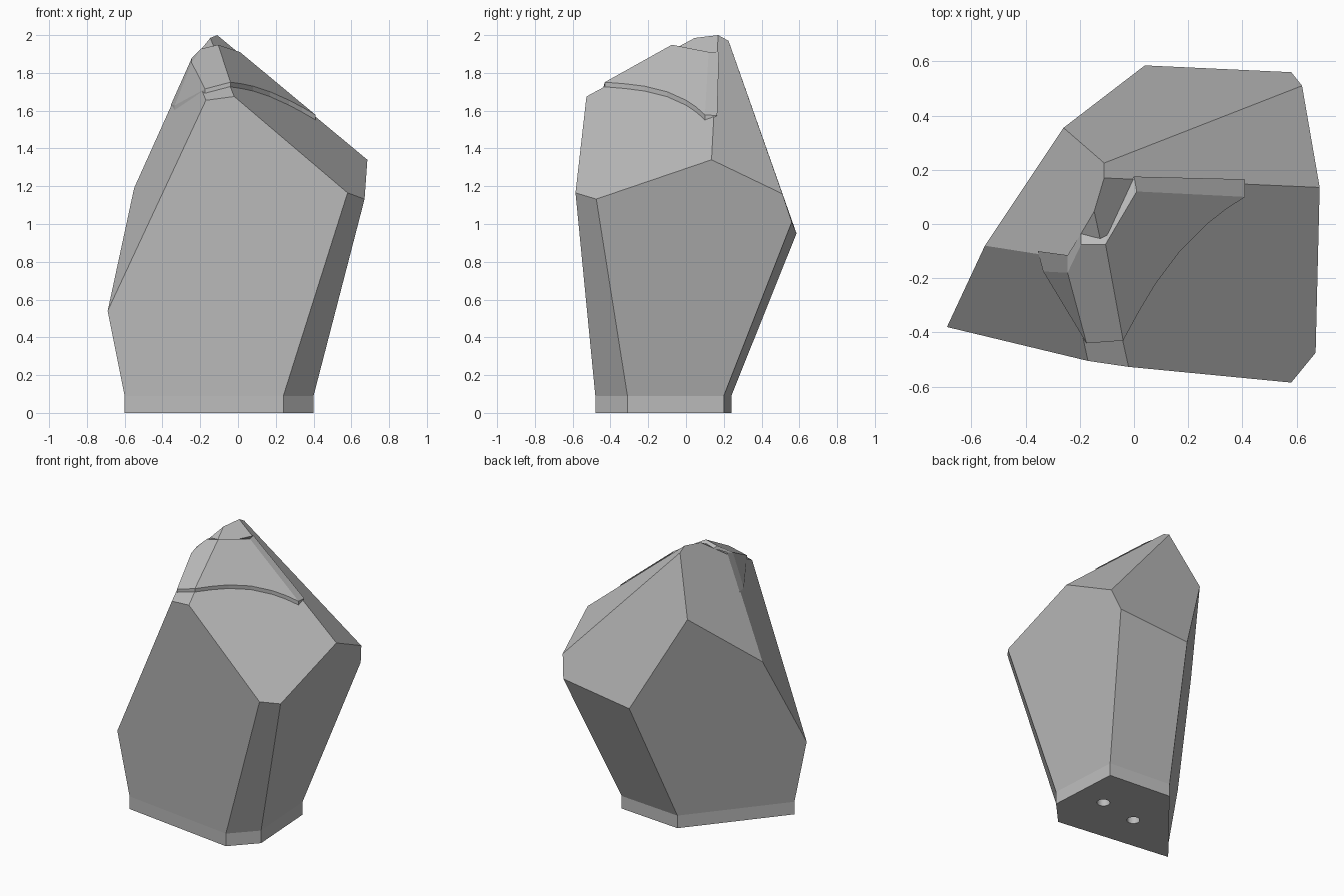
import bpy
import bmesh

cube = bpy.data.objects.get("Cube")
if cube:
    bpy.data.objects.remove(cube, do_unlink=True)

stone = bpy.data.materials.new("stone grey")
stone.use_nodes = True
stone.diffuse_color = (0.5, 0.5, 0.5, 1)
stone.node_tree.nodes["Principled BSDF"].inputs["Base Color"].default_value = (0.5, 0.5, 0.5, 1)


def add_object(name, bm):
    mesh = bpy.data.meshes.new(name)
    bm.to_mesh(mesh)
    bm.free()
    mesh.materials.append(stone)
    obj = bpy.data.objects.new(name, mesh)
    bpy.context.collection.objects.link(obj)
    return obj


# Faceted body: hull of its corners, ring by ring
PLINTH = 0.09
foot = [(-0.6, -0.37), (0.24, -0.48), (0.4, -0.31), (0.37, 0.2), (-0.1, 0.24)]
middle = [(-0.69, -0.38, 0.54), (0.58, -0.585, 1.165), (0.67, -0.475, 1.132),
          (0.685, 0.135, 1.34), (0.62, 0.51, 1.16), (0.58, 0.56, 1.01), (0.04, 0.585, 0.95)]
upper = [(-0.55, -0.08, 1.19), (-0.26, 0.355, 1.58), (-0.17, -0.505, 1.655),
         (-0.02, -0.527, 1.675), (-0.25, -0.127, 1.857), (-0.147, 0.046, 1.985),
         (-0.11, 0.17, 2.0), (-0.11, 0.225, 1.97)]

bm = bmesh.new()
for co in [(x, y, PLINTH) for x, y in foot] + middle + upper:
    bm.verts.new(co)
bmesh.ops.convex_hull(bm, input=bm.verts[:])
bmesh.ops.dissolve_limit(bm, angle_limit=0.06, verts=bm.verts[:], edges=bm.edges[:])

# Straight plinth pulled down from the underside
bottom = [f for f in bm.faces if all(abs(v.co.z - PLINTH) < 0.001 for v in f.verts)]
pulled = bmesh.ops.extrude_face_region(bm, geom=bottom)["geom"]
for v in pulled:
    if isinstance(v, bmesh.types.BMVert):
        v.co.z = 0
bmesh.ops.delete(bm, geom=[f for f in bottom if f.is_valid], context="FACES")
bmesh.ops.recalc_face_normals(bm, faces=bm.faces[:])
body = add_object("faceted_body", bm)

# Two round mounting holes in the underside
for x, y in [(0.175, -0.1), (-0.12, -0.15)]:
    bpy.ops.mesh.primitive_cylinder_add(vertices=32, radius=0.042, depth=0.4, location=(x, y, 0))
    cutter = bpy.context.object
    cutter.name = "hole_cutter"
    cutter.hide_render = True
    cutter.data.materials.append(stone)
    cut = body.modifiers.new("mounting_hole", "BOOLEAN")
    cut.operation = "DIFFERENCE"
    cut.solver = "EXACT"
    cut.object = cutter
    bpy.context.view_layer.objects.active = body
    bpy.ops.object.modifier_apply(modifier=cut.name)
    bpy.data.objects.remove(cutter, do_unlink=True)


# Planes the raised cap lies on
def left_slope(x, y):
    return 2.587 + 2.387 * x + 1.053 * y


def ridge(x, y):
    return 1.993 + 0.233 * x + 0.596 * y


def right_slope(x, y):
    return 1.85 - 0.813 * x + 0.3645 * y


# Cap outline: raised back edge, its sloped foot, and the curved front edge
back = [(0.41, 0.1, right_slope), (0.01, 0.12, right_slope), (-0.105, -0.075, ridge),
        (-0.195, -0.075, ridge), (-0.245, -0.18, ridge), (-0.335, -0.175, left_slope)]
back_foot = [(0.41, 0.165, right_slope), (0, 0.175, right_slope), (-0.1, -0.04, right_slope),
             (-0.195, -0.035, ridge), (-0.245, -0.115, left_slope), (-0.355, -0.1, left_slope)]
front = [(-0.175, -0.44, ridge), (-0.04, -0.43, right_slope), (0.02, -0.32, right_slope),
         (0.08, -0.22, right_slope), (0.17, -0.1, right_slope), (0.27, 0, right_slope),
         (0.34, 0.055, right_slope)]

bm = bmesh.new()


def ring(points, lift):
    return [bm.verts.new((x, y, plane(x, y) + lift)) for x, y, plane in points]


top_back, low_back = ring(back, 0.025), ring(back_foot, -0.003)
top_front, low_front = ring(front, 0.025), ring(front, -0.01)
low_ends = ring([back[-1], back[0]], -0.01)

# Three top facets
bm.faces.new([top_back[5], top_front[0], top_back[4]])
bm.faces.new([top_back[4], top_front[0], top_front[1], top_back[2], top_back[3]])
bm.faces.new([top_back[2]] + top_front[1:] + [top_back[0], top_back[1]])
# Sloped back edge and thin front edge
for i in range(len(back) - 1):
    bm.faces.new([top_back[i], low_back[i], low_back[i + 1], top_back[i + 1]])
rim_top = [top_back[5]] + top_front + [top_back[0]]
rim_low = [low_ends[0]] + low_front + [low_ends[1]]
for i in range(len(rim_top) - 1):
    bm.faces.new([rim_top[i], rim_low[i], rim_low[i + 1], rim_top[i + 1]])
# Closed ends
bm.faces.new([top_back[5], low_back[5], low_ends[0]])
bm.faces.new([top_back[0], low_ends[1], low_back[0]])
bmesh.ops.recalc_face_normals(bm, faces=bm.faces[:])
if max(bm.faces, key=lambda f: f.calc_area()).normal.z < 0:
    bmesh.ops.reverse_faces(bm, faces=bm.faces[:])
add_object("raised_cap", bm)
